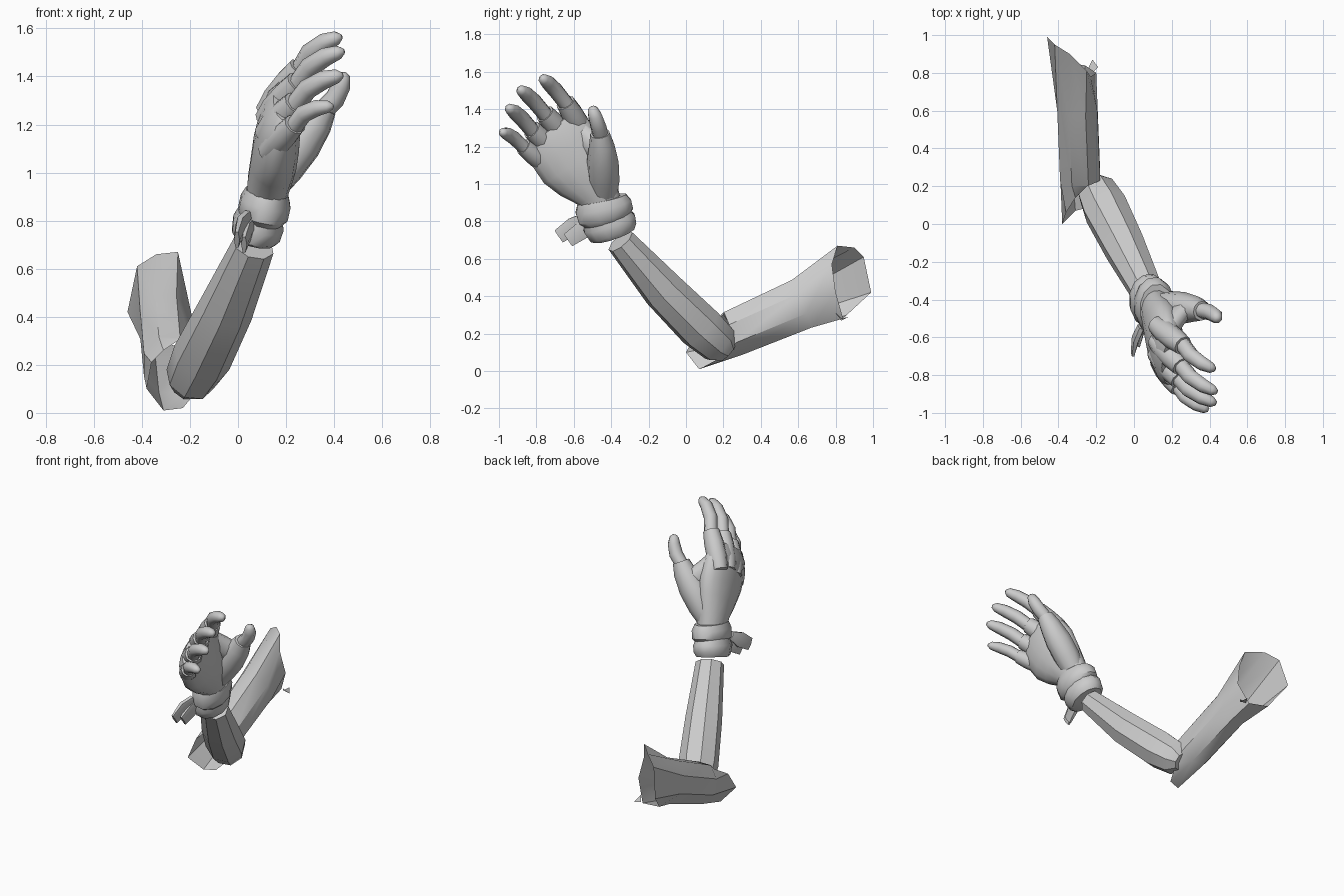
import bpy, math
from mathutils import Vector as V

if "Cube" in bpy.data.objects:
    bpy.data.objects.remove(bpy.data.objects["Cube"])


def mesh(name, verts, faces, angle=40):
    me = bpy.data.meshes.new(name)
    me.from_pydata([tuple(v) for v in verts], [], faces)
    ob = bpy.data.objects.new(name, me)
    bpy.context.collection.objects.link(ob)
    for o in bpy.context.selected_objects:
        o.select_set(False)
    ob.select_set(True)
    bpy.context.view_layer.objects.active = ob
    bpy.ops.object.shade_smooth_by_angle(angle=math.radians(angle))
    return ob


def skin(name, rings, start=False, end=False, angle=40):
    """Bridge equal rings of points, optionally closing the ends."""
    n = len(rings[0])
    faces = [(r * n + i, r * n + (i + 1) % n, (r + 1) * n + (i + 1) % n, (r + 1) * n + i)
             for r in range(len(rings) - 1) for i in range(n)]
    if start:
        faces.append(tuple(range(n))[::-1])
    if end:
        faces.append(tuple(range((len(rings) - 1) * n, len(rings) * n)))
    return mesh(name, [p for r in rings for p in r], faces, angle)


def loft(name, stations, side, n=10, start=True, end=True, angle=40):
    """Stations are (centre, half width along side, half thickness)."""
    cs = [V(s[0]) for s in stations]
    rings = []
    for i, (c, a, b) in enumerate(stations):
        t = (cs[min(i + 1, len(cs) - 1)] - cs[max(i - 1, 0)]).normalized()
        u = V(side)
        u = (u - t * u.dot(t)).normalized()
        w = t.cross(u)
        rings.append([cs[i] + u * a * math.cos(q) + w * b * math.sin(q)
                      for q in (math.tau * (k + .5) / n for k in range(n))])
    return skin(name, rings, start, end, angle)


# upper sleeve: open tube with ragged ends
def sleeve_ring(c, rx, r):
    up = V((0, -.38, .92))
    return [V(c) + V((-rx * math.sin(a), 0, 0)) + up * r * math.cos(a)
            for a in (math.radians(45 * k - 22.5) for k in range(8))]


shoulder = [(-.25, .81, .67), (-.34, .9, .66), (-.42, .95, .61), (-.46, .99, .42),
            (-.4, .86, .3), (-.26, .84, .28), (-.2, .8, .42), (-.23, .78, .57)]
elbow = [(-.25, .2, .3), (-.31, .14, .26), (-.36, .06, .21), (-.38, 0, .1),
         (-.31, .07, .01), (-.23, .09, .02), (-.18, .2, .08), (-.18, .24, .24)]
skin("upper_sleeve", [[V(p) for p in elbow], sleeve_ring((-.285, .25, .2), .115, .135),
                      sleeve_ring((-.3, .62, .36), .115, .15), [V(p) for p in shoulder]], angle=35)
mesh("sleeve_flap", [(-.24, .83, .28), (-.22, .8, .31), (-.19, .83, .27), (-.22, .87, .29)],
     [(0, 1, 2, 3)])

# forearm sleeve
loft("forearm", [((-.215, .225, .1), .06, .06), ((-.2, .18, .14), .105, .11),
                 ((-.15, .08, .23), .125, .125), ((-.05, -.12, .43), .115, .115),
                 ((.065, -.35, .695), .09, .08)], (1, 0, .2), n=8, angle=30)

# two padded wrist bands
L = (0, .93, .36)
loft("wrist_band_lower", [((.07, -.383, .725), .115, .09), ((.075, -.39, .745), .137, .105),
                          ((.085, -.41, .79), .148, .11), ((.097, -.42, .835), .125, .095)],
     L, n=12)
loft("wrist_band_upper", [((.098, -.42, .805), .125, .09), ((.104, -.428, .83), .155, .108),
                          ((.115, -.442, .88), .157, .108), ((.122, -.45, .92), .135, .092)],
     L, n=12)

# loose strap ends on the outer side of the bands
for i, (dx, dy, dz) in enumerate([(0, 0, 0), (.03, .05, -.02)]):
    loft("strap_end_%d" % (i + 1), [((.04 + dx, -.54 + dy, .82 + dz), .03, .022),
                                    ((.01 + dx, -.6 + dy, .775 + dz), .055, .022),
                                    ((-.005 + dx, -.68 + dy, .72 + dz), .045, .012)],
         (0, -.5, .8), n=6)

# glove palm
H = (.03, .85, .5)
loft("glove_palm", [((.118, -.445, .89), .105, .082), ((.13, -.48, .96), .125, .092),
                    ((.148, -.54, 1.04), .17, .098), ((.16, -.6, 1.12), .2, .098),
                    ((.172, -.655, 1.2), .2, .09), ((.185, -.7, 1.265), .185, .078),
                    ((.2, -.73, 1.305), .15, .055)], H, n=16, angle=50)

# glove thumb mound and web towards the index knuckle
loft("glove_thumb", [((.13, -.44, .92), .07, .06), ((.19, -.44, 1.02), .085, .085),
                     ((.26, -.445, 1.12), .085, .09), ((.325, -.45, 1.21), .068, .072),
                     ((.36, -.46, 1.27), .053, .053)], L, n=10, angle=50)
loft("thumb_web", [((.28, -.44, 1.16), .07, .05), ((.22, -.5, 1.2), .085, .055),
                   ((.17, -.58, 1.27), .08, .06)], (.2, .4, -.8), n=10, angle=50)

# glove finger stubs and bare fingers: knuckle, glove edge, tip
fingers = {
    "index": [(.165, -.57, 1.31), (.26, -.645, 1.435), (.43, -.77, 1.565)],
    "middle": [(.16, -.66, 1.27), (.25, -.755, 1.375), (.44, -.89, 1.505)],
    "ring": [(.155, -.725, 1.2), (.24, -.825, 1.29), (.435, -.95, 1.405)],
    "little": [(.16, -.77, 1.12), (.235, -.87, 1.2), (.395, -.985, 1.275)],
    "thumb": [None, (.355, -.455, 1.255), (.44, -.505, 1.415)],
}
for name, (k, e, t) in fingers.items():
    e, t = V(e), V(t)
    s = .88 if name == "little" else 1
    if k:
        k = V(k)
        loft("glove_" + name, [(k - (e - k) * .5, .05 * s, .05 * s), (k, .062 * s, .064 * s),
                               (k.lerp(e, .55), .06 * s, .062 * s), (e, .052 * s, .052 * s)],
             H, n=10, angle=50)
    bend = V((-.02, -.008, .02)) if k else V((.02, .005, -.005))
    p = [e.lerp(t, f) + bend * (4 * f * (1 - f)) for f in (-.1, .35, .7, .92, 1)]
    loft(name + "_finger", [(c, r * s, r * s) for c, r in
                            zip(p, (.042, .043, .039, .029, .012))], H, n=8, angle=60)
